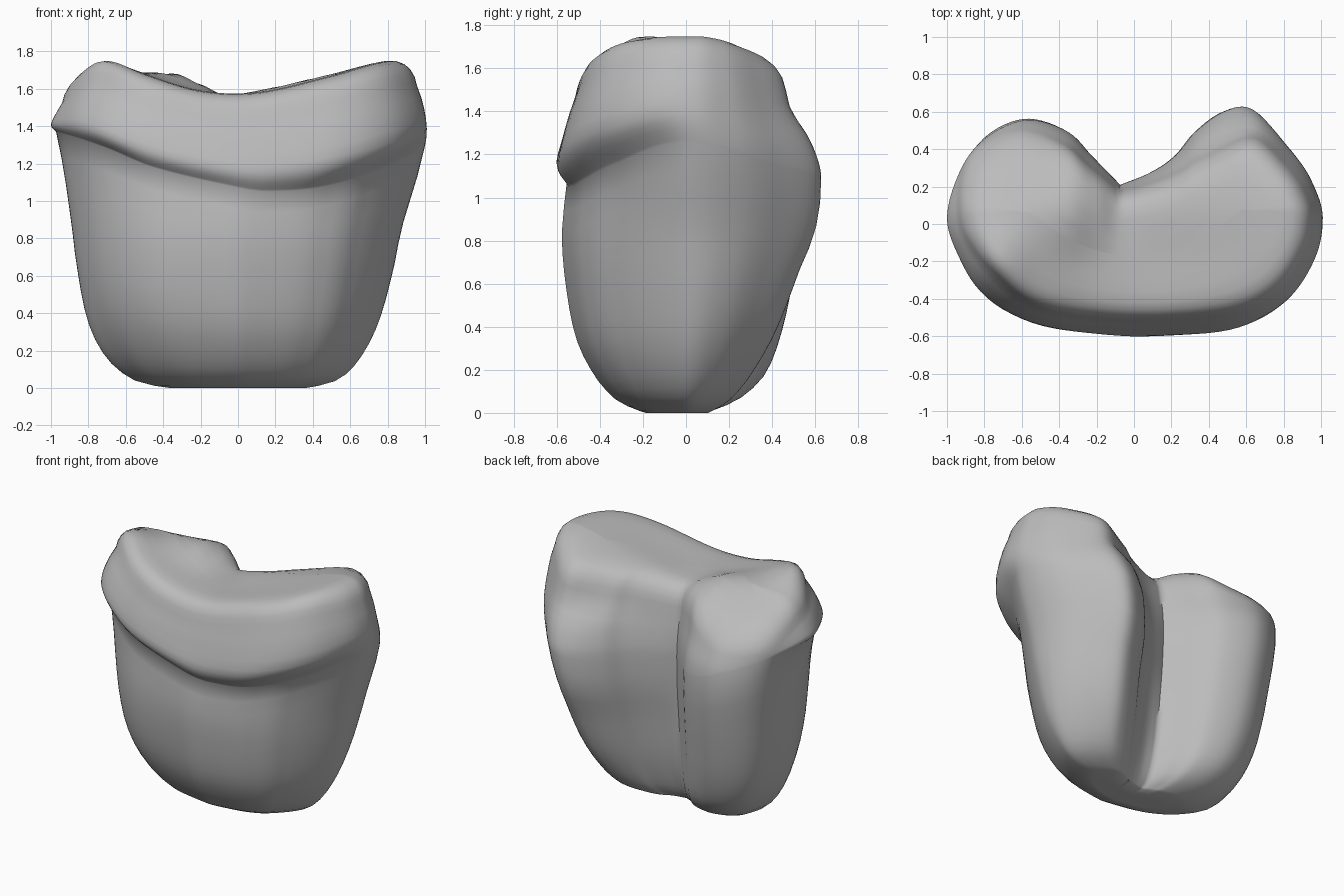
import bpy, bmesh
from math import exp
from mathutils import Vector

if "Cube" in bpy.data.objects:
    bpy.data.objects.remove(bpy.data.objects["Cube"])


def lerp(table, v):
    """Piecewise smooth lookup (Catmull-Rom slopes) in a list of (key, value)."""
    n = len(table)
    v = min(max(v, table[0][0]), table[-1][0])
    i = max(j for j in range(n - 1) if table[j][0] <= v)

    def slope(j):
        a, b = table[max(j - 1, 0)], table[min(j + 1, n - 1)]
        return (b[1] - a[1]) / (b[0] - a[0])
    (x0, y0), (x1, y1) = table[i], table[i + 1]
    h = x1 - x0
    t = (v - x0) / h
    return (y0 * (1 + 2 * t) * (1 - t) ** 2 + h * slope(i) * t * (1 - t) ** 2
            + y1 * t * t * (3 - 2 * t) + h * slope(i + 1) * t * t * (t - 1))


def fade(v, a, b):
    t = min(max((v - a) / (b - a), 0), 1)
    return t * t * (3 - 2 * t)


def mix(a, b, t):
    return a + (b - a) * t


# Kidney plan outline, starting and ending at the sharp rear notch
plan = [(-.08, .21), (-.24, .36), (-.38, .49), (-.6, .555), (-.8, .49), (-.93, .34),
        (-1, .05), (-.95, -.17), (-.82, -.37), (-.55, -.53), (-.2, -.58), (.2, -.59),
        (.55, -.56), (.8, -.43), (.95, -.2), (1, .05), (.94, .25), (.82, .42),
        (.65, .6), (.5, .59), (.35, .49), (.24, .37), (.1, .28), (-.08, .21)]
xs = [(i, p[0]) for i, p in enumerate(plan)]
ys = [(i, p[1]) for i, p in enumerate(plan)]
STEPS = 6
outline = [(lerp(xs, i / STEPS), lerp(ys, i / STEPS)) for i in range((len(plan) - 1) * STEPS)]

# Reach of the body in each direction by height
zs = [0, .02, .06, .17, .35, .65, .85, 1.1, 1.25, 1.4, 1.6, 1.75]
right_w = list(zip(zs, [.36, .49, .59, .71, .8, .86, .885, .92, .945, .97, .905, .8]))
left_w = list(zip(zs, [.36, .47, .56, .66, .75, .83, .87, .945, .985, .99, .95, .87]))
front_d = list(zip(zs, [.19, .25, .33, .43, .52, .575, .585, .56, .55, .535, .49, .42]))
rear_right = list(zip(zs, [.1, .16, .26, .39, .47, .535, .57, .6, .585, .525, .45, .36]))
rear_left = list(zip(zs, [.1, .14, .2, .29, .39, .495, .57, .595, .555, .485, .43, .36]))

# Heights of the crease and of the top along its front rim and its rear, across the width
crease = [(-1, 1.37), (-.75, 1.28), (-.5, 1.18), (0, 1.07), (.15, 1.05), (.5, 1.07), (.85, 1.16), (1, 1.26)]
top_front = [(-1, 1.65), (-.85, 1.74), (-.73, 1.77), (-.5, 1.68), (-.2, 1.59), (.1, 1.58), (.5, 1.67), (.8, 1.75), (1, 1.74)]
top_rear = [(-1, 1.62), (-.8, 1.66), (-.6, 1.68), (-.35, 1.69), (-.2, 1.63), (-.08, 1.57), (.1, 1.59), (.5, 1.68), (.8, 1.75), (1, 1.74)]
lip = [(0, 0), (.06, .35), (.15, .8), (.27, 1), (.5, .7), (1, 0)]


def top_height(x, y):
    h = mix(lerp(top_front, x), lerp(top_rear, x), fade(y, -.25, .15))
    return h - mix(.15, .5, fade(-x, .1, .5)) * max(0, y - .08)


def spine(x, y):
    sx = .6 * x
    return Vector((sx, -.17 + .75 * sx * sx, 0))


def corner_scale(px, py, z):
    """Rounds the front corners under the crease and fills out the rear ones."""
    corner = min(1, abs(px * py) / .33)
    if py > 0:
        return 1 + corner * (.03 if px > 0 else .015) * fade(z, .2, .6)
    c = lerp(crease, px)
    low = .12 if px > 0 else .03 + .07 * (1 - fade(z, 0, .6))
    return 1 - corner * low * (1 - fade(z, c - .06, c + .18))


def wall(px, py, z, bulge):
    x = px * lerp(right_w if px < 0 else left_w, z)
    rear = mix(lerp(rear_right, z), lerp(rear_left, z), fade(px, -.2, .05))
    y = py / .6 * (lerp(front_d, z) if py < 0 else rear)
    # hollow below the rear rim of the left lobe
    if py > 0:
        y -= .05 * exp(-((px - .45) / .18) ** 2 - ((z - 1.45) / .11) ** 2)
    p = Vector((x, y, 0)) * corner_scale(px, py, z)
    p += (p - spine(x, y)).normalized() * bulge
    p.z = z
    return p


def lip_size(px, py):
    """Bulge of the lip: full in front, weaker round the sides, none behind."""
    if px < 0:
        size = (1 - fade(py, 0, .4)) * (1 - .45 * fade(-px, .7, 1))
    else:
        size = (1 - fade(py, -.15, .25)) * (1 - .45 * fade(px, .35, .85))
    return .055 * size * (fade(abs(px), .4, .8) if py > 0 else 1)


def column(px, py):
    """Points from the underside, up the wall and lip, and in over the top."""
    c = lerp(crease, px)
    size = lip_size(px, py)
    soft = 1 - .45 * fade(px, .4, .9)
    rim = top_height(px * .9, py * .8) - .13
    col = [wall(px, py, c * (i / 16) ** 1.7, 0) for i in range(17)]
    for s in (.03, .07, .12, .18, .26, .36, .5, .65, .8, 1):
        col.append(wall(px, py, mix(c, rim, s), size * lerp(lip, s * soft)))
    low, high = col[0], col[-1]
    under = [spine(low.x, low.y).lerp(low, k) for k in (0, .5)]
    for k, f in ((.97, .35), (.91, .65), (.83, .85), (.72, .96), (.55, 1), (.35, 1), (.17, 1), (0, 1)):
        p = spine(high.x, high.y).lerp(high, k)
        p.z = mix(high.z, top_height(p.x, p.y), f)
        col.append(p)
    return under + col


# Body
bm = bmesh.new()
columns = [[bm.verts.new(p) for p in column(*q)] for q in outline]
for a, b in zip(columns, columns[1:] + columns[:1]):
    for j in range(len(a) - 1):
        bm.faces.new((a[j], a[j + 1], b[j + 1], b[j]))
bmesh.ops.remove_doubles(bm, verts=bm.verts, dist=.0005)
bmesh.ops.recalc_face_normals(bm, faces=bm.faces)
mesh = bpy.data.meshes.new("body")
bm.to_mesh(mesh)
bm.free()
body = bpy.data.objects.new("body", mesh)
bpy.context.collection.objects.link(body)

grey = bpy.data.materials.new("plain grey")
grey.use_nodes = True
grey.diffuse_color = (.5, .5, .5, 1)
grey.node_tree.nodes["Principled BSDF"].inputs["Base Color"].default_value = (.5, .5, .5, 1)
mesh.materials.append(grey)

bpy.context.view_layer.objects.active = body
body.select_set(True)
bpy.ops.object.shade_smooth_by_angle(angle=1)
